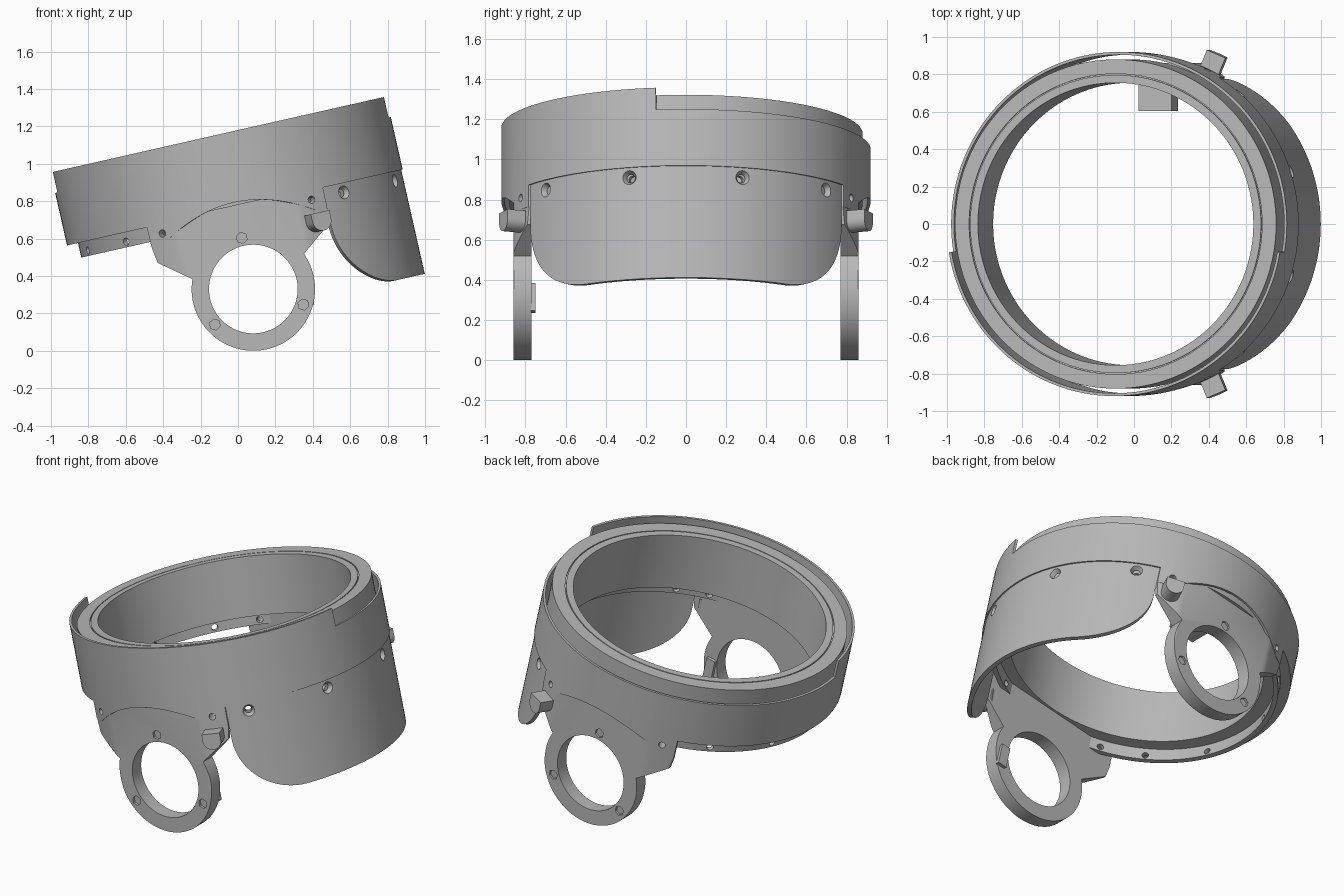
import bpy, bmesh
from math import sin, cos, radians, degrees, acos, pi, sqrt
from mathutils import Matrix, Vector

cube = bpy.data.objects.get("Cube")
if cube:
    bpy.data.objects.remove(cube, do_unlink=True)

grey = bpy.data.materials.new("plain grey")
grey.use_nodes = True
grey.diffuse_color = (0.48, 0.48, 0.48, 1)
grey.node_tree.nodes["Principled BSDF"].inputs["Base Color"].default_value = (0.48, 0.48, 0.48, 1)

# Everything is modelled upright around the ring axis, then tilted as a whole
TILT = Matrix.Translation((-0.105, 0, 1.157)) @ Matrix.Rotation(radians(-12.75), 4, 'Y')


def finish(bm, name):
    bmesh.ops.recalc_face_normals(bm, faces=bm.faces)
    bm.transform(TILT)
    mesh = bpy.data.meshes.new(name)
    bm.to_mesh(mesh)
    bm.free()
    mesh.materials.append(grey)
    ob = bpy.data.objects.new(name, mesh)
    bpy.context.collection.objects.link(ob)
    return ob


def boolean(ob, cutter, operation='DIFFERENCE'):
    mod = ob.modifiers.new("cut", 'BOOLEAN')
    mod.operation, mod.object, mod.solver = operation, cutter, 'EXACT'
    deps = bpy.context.evaluated_depsgraph_get()
    mesh = bpy.data.meshes.new_from_object(ob.evaluated_get(deps))
    ob.modifiers.clear()
    ob.data = mesh


def sweep(name, angles, section, closed):
    """Join the (radius, height) cross-sections placed at each angle."""
    bm = bmesh.new()
    cols = [[bm.verts.new((r * cos(a), r * sin(a), w)) for r, w in section(a)] for a in angles]
    n = len(cols[0])
    pairs = list(zip(cols, cols[1:]))
    if closed:
        pairs.append((cols[-1], cols[0]))
    for p, q in pairs:
        for i in range(n):
            j = (i + 1) % n
            bm.faces.new((p[i], q[i], q[j], p[j]))
    if not closed:
        bm.faces.new(cols[0])
        bm.faces.new(cols[-1])
    return finish(bm, name)


def prism(name, outline, y0, y1, placement=Matrix()):
    """Extrude an (x, z) outline along y."""
    bm = bmesh.new()
    face = bm.faces.new([bm.verts.new((x, y0, z)) for x, z in outline])
    new = bmesh.ops.extrude_face_region(bm, geom=[face])["geom"]
    bmesh.ops.translate(bm, vec=(0, y1 - y0, 0),
                        verts=[v for v in new if isinstance(v, bmesh.types.BMVert)])
    bm.transform(placement)
    return finish(bm, name)


def box(name, centre, size):
    bm = bmesh.new()
    bmesh.ops.create_cube(bm, size=1, matrix=Matrix.Translation(centre) @ Matrix.Diagonal((*size, 1)))
    return finish(bm, name)


def cones(name, items, segments):
    """Several cones in one mesh; items are (centre, axis, r1, r2, depth)."""
    bm = bmesh.new()
    for centre, axis, r1, r2, depth in items:
        rot = Vector(axis).to_track_quat('Z', 'Y').to_matrix().to_4x4()
        bmesh.ops.create_cone(bm, cap_ends=True, segments=segments, radius1=r1, radius2=r2,
                              depth=depth, matrix=Matrix.Translation(centre) @ rot)
    ob = finish(bm, name)
    ob.hide_render = True
    return ob


def radial(degs, radius, r1, r2, depth, w=-0.45):
    out = []
    for d in degs:
        c, s = cos(radians(d)), sin(radians(d))
        out.append(((radius * c, radius * s, w), (c, s, 0), r1, r2, depth))
    return out


full = [2 * pi * i / 144 for i in range(144)]

# Inner ring with a grooved top and a lower collar
PROFILE = [(.755, -.03), (.797, -.03), (.797, -.04), (.803, -.04), (.803, -.03), (.88, -.03),
           (.88, -.39), (.86, -.39), (.86, -.48), (.83, -.48), (.83, -.4), (.755, -.4)]
ring = sweep("inner_ring", full, lambda a: PROFILE, True)

# Outer shell: raised top on the front half, ears and arches over the side plates
R = 0.92
EAR, ARCH = 0.482, 0.42


def shell_section(a):
    u = abs(R * cos(a))
    top = 0 if sin(a) < -0.163 else -0.112
    low = -0.4
    if u < ARCH:
        low = -0.51 + 0.137 * (1 - (u / ARCH) ** 2)
    elif u < EAR:
        low = -0.51
    return [(R - .015, top), (R, top), (R, low), (R - .015, low)]


breaks = [radians(-9.4), radians(189.4)]
for u in (EAR, -EAR, ARCH, -ARCH):
    breaks += [acos(u / R), -acos(u / R)]
steps = {round(b % (2 * pi) + e, 5) for b in breaks for e in (-.001, .001)}
shell_angles = sorted(steps | {a for a in full if all(abs(a - s) > .004 for s in steps)})
shell = sweep("outer_shell", shell_angles, shell_section, True)

# Flange closing the gap at the low side
arc = [radians(122 + 116 * i / 48) for i in range(49)]
sweep("low_flange", arc, lambda a: [(.855, -.385), (.91, -.385), (.91, -.4), (.855, -.4)], False)


# Curved visor with rounded lower corners
def visor_section(a):
    t = max(0, (abs(degrees(a)) - 33) / 25.2)
    low = -0.606 - 0.364 * sqrt(max(0, 1 - t * t))
    return [(.885, -.39), (.912, -.39), (.912, low), (.885, low)]


visor_angles = [radians(58.2) * sin(pi / 2 * i / 48) for i in range(-48, 49)]
visor = sweep("visor", visor_angles, visor_section, False)

# Cutters: a cylinder that trims the plates, and radial screw holes
trim = cones("trim_cylinder", [((0, 0, -.8), (0, 0, 1), .918, .918, 1.6)], 144)
SIDE = [18, 50, 63.6, 116.4, 135, 162]
holes = cones("screw_hole_cutter", radial(SIDE + [-d for d in SIDE], .9, .02, .02, .3), 20)
sinks = cones("countersink_cutter", radial([18, 50, -18, -50], .905, .022, .042, .04), 24)

# Side plates: a round eyepiece holder flaring up into the ring
CEN, RAD = -0.847, 0.33
lower = [(RAD * cos(radians(a)), CEN + RAD * sin(radians(a))) for a in range(-202, 23, 4)]
outline = [(-.48, -.36), (-.48, -.52), (-.468, -.598)] + lower + [(.468, -.598), (.48, -.52), (.48, -.36)]
plates = []
for side, s in (("front", -1), ("back", 1)):
    plate = prism(side + "_eyepiece_plate", outline, s * .77, s * .86)
    boolean(plate, trim, 'INTERSECT')
    bore = cones("bore_cutter", [((0, s * .8, CEN), (0, 1, 0), .237, .237, .4)], 96)
    pockets = cones("hex_pocket_cutter",
                    [((.28 * cos(radians(d)), s * .87, CEN + .28 * sin(radians(d))), (0, 1, 0), .03, .03, .05)
                     for d in (90, 210, 330)], 6)
    for cutter in (bore, pockets):
        boolean(plate, cutter)
        bpy.data.objects.remove(cutter, do_unlink=True)
    plates.append(plate)

    # Half-round lug pointing outward beside each plate
    half = [(.055 * cos(pi * i / 16), -.045 - .055 * sin(pi * i / 16)) for i in range(17)]
    half += [(-.055, 0), (.055, 0)]
    turn = Matrix.Translation((.386, s * .785, -.525)) @ Matrix.Rotation(radians(-23 * s), 4, 'Z')
    prism(side + "_lug", half, 0, s * .135, turn)

for part in [ring, shell, visor] + plates:
    boolean(part, holes)
boolean(visor, sinks)
for cutter in (trim, holes, sinks):
    bpy.data.objects.remove(cutter, do_unlink=True)

# Small blocks on the inner faces of the plates
box("back_inner_block", (.126, .69, -.51), (.18, .17, .16))
box("front_inner_pad", (.27, -.762, -.93), (.06, .025, .14))

# Smooth the curved walls, keep the edges sharp
bpy.ops.object.select_all(action='DESELECT')
for ob in bpy.context.collection.objects:
    if ob.type == 'MESH' and grey.name in ob.data.materials:
        ob.select_set(True)
        bpy.context.view_layer.objects.active = ob
bpy.ops.object.shade_smooth_by_angle(angle=radians(30))
